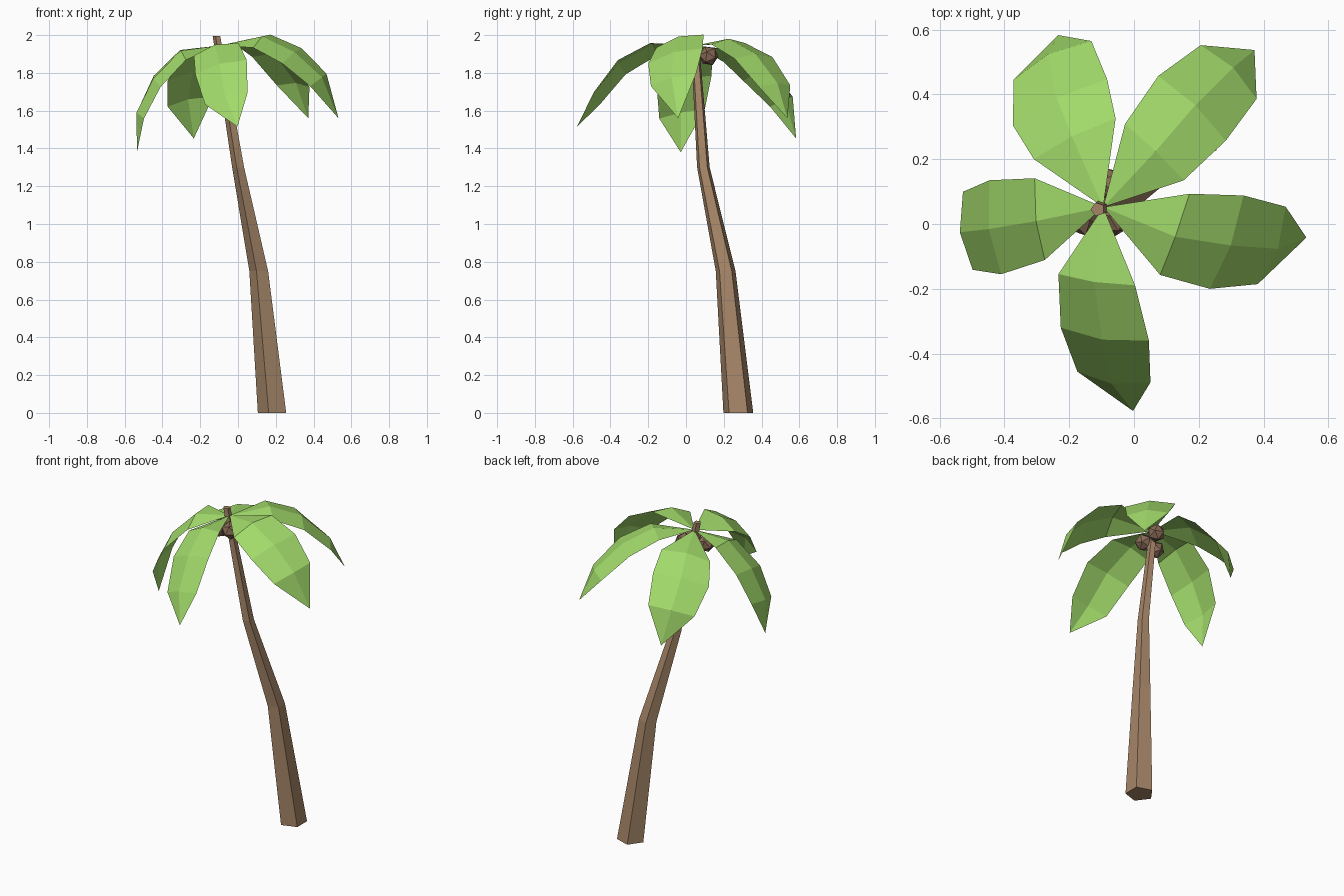
import bpy, bmesh, math
from mathutils import Vector, Matrix

if "Cube" in bpy.data.objects:
    bpy.data.objects.remove(bpy.data.objects["Cube"])


def material(name, rgb):
    m = bpy.data.materials.new(name)
    m.diffuse_color = (*rgb, 1)
    m.use_nodes = True
    m.node_tree.nodes["Principled BSDF"].inputs["Base Color"].default_value = m.diffuse_color
    return m


BARK = material("bark brown", (0.376, 0.235, 0.136))
HUSK = material("husk brown", (0.25, 0.145, 0.095))
LEAF = material("leaf green", (0.36, 0.70, 0.145))


def add_object(name, bm, mat):
    me = bpy.data.meshes.new(name)
    bm.to_mesh(me)
    bm.free()
    me.materials.append(mat)
    ob = bpy.data.objects.new(name, me)
    bpy.context.collection.objects.link(ob)
    return ob


# trunk: five-sided tapered tube along a bent path (x, y, z, radius)
path = [(0.188, 0.277, 0, 0.083), (0.115, 0.21, 0.75, 0.055),
        (0.004, 0.092, 1.3, 0.035), (-0.112, 0.045, 1.995, 0.022)]
bm = bmesh.new()
rings = []
for x, y, z, r in path:
    angles = [math.radians(36 + 72 * k) for k in range(5)]
    rings.append([bm.verts.new((x + r * math.cos(a), y + r * math.sin(a), z))
                  for a in angles])
for lo, hi in zip(rings, rings[1:]):
    for k in range(5):
        j = (k + 1) % 5
        bm.faces.new((lo[k], lo[j], hi[j], hi[k]))
bm.faces.new(rings[0][::-1])
bm.faces.new(rings[-1])
add_object("trunk", bm, BARK)

# coconuts under the crown
for i, c in enumerate([(-0.065, 0.12, 1.89), (-0.15, 0.012, 1.86),
                       (-0.062, 0.012, 1.875)]):
    bm = bmesh.new()
    bmesh.ops.create_icosphere(bm, subdivisions=1, radius=0.053,
                               matrix=Matrix.Translation(c) @ Matrix.Rotation(0.7 * i + 0.4, 4, 'X'))
    add_object(f"coconut_{i + 1}", bm, HUSK)

CROWN = Vector((-0.095, 0.052, 1.945))


def leaf(name, spine, side):
    """Ridged sheet: crown point, three rows across the spine, and a tip."""
    pts = [CROWN] + [Vector(p) for p in spine]
    side = Vector(side)
    bm = bmesh.new()
    base, tip = bm.verts.new(pts[0]), bm.verts.new(pts[-1])
    rows = []
    for i, w in ((1, 0.87), (2, 1.0), (3, 0.83)):
        n = (pts[i + 1] - pts[i - 1]).cross(side).normalized()
        if n.z < 0:
            n = -n
        rows.append([bm.verts.new(p) for p in
                     (pts[i] - side * w, pts[i] + n * 0.026, pts[i] + side * w)])
    for k in (0, 1):
        bm.faces.new((base, rows[0][k], rows[0][k + 1]))
        for a, b in zip(rows, rows[1:]):
            bm.faces.new((a[k], b[k], b[k + 1], a[k + 1]))
        bm.faces.new((rows[2][k], tip, rows[2][k + 1]))
    # all faces point up and outwards
    bm.normal_update()
    if sum(f.normal.z for f in bm.faces) < 0:
        bmesh.ops.reverse_faces(bm, faces=bm.faces[:])
    add_object(name, bm, LEAF)


# palm leaves: spine points and half-width direction
leaf("right_leaf", [(0.126, -0.032, 1.968), (0.286, -0.056, 1.89),
                    (0.425, -0.066, 1.763), (0.532, -0.042, 1.56)],
     (0.052, 0.144, 0.04))
leaf("front_leaf", [(-0.115, -0.172, 1.925), (-0.09, -0.34, 1.83),
                    (-0.062, -0.472, 1.665), (-0.003, -0.577, 1.515)],
     (0.136, -0.02, 0.038))
leaf("left_leaf", [(-0.291, 0.015, 1.895), (-0.428, -0.01, 1.755),
                   (-0.513, -0.021, 1.583), (-0.535, -0.028, 1.38)],
     (-0.018, 0.145, 0.03))
leaf("back_left_leaf", [(-0.183, 0.263, 1.885), (-0.228, 0.375, 1.79),
                        (-0.252, 0.505, 1.648), (-0.234, 0.583, 1.453)],
     (0.145, 0.072, 0.032))
leaf("back_right_leaf", [(0.063, 0.222, 1.955), (0.179, 0.357, 1.88),
                         (0.292, 0.469, 1.73), (0.372, 0.537, 1.56)],
     (-0.104, 0.1, 0.005))
